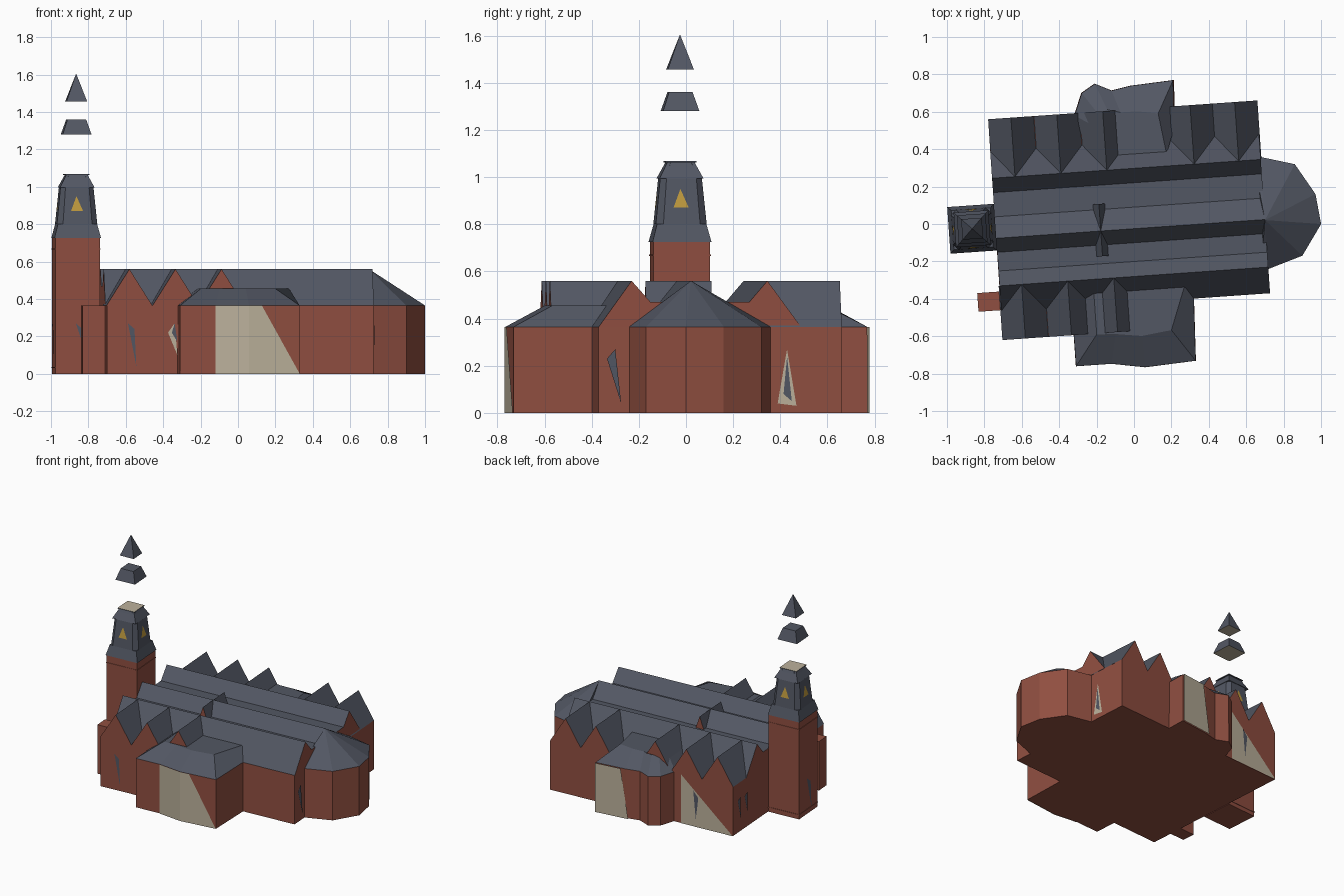
import bpy, bmesh, math
from mathutils import Matrix, Vector

if "Cube" in bpy.data.objects:
    bpy.data.objects.remove(bpy.data.objects["Cube"])

TURN = Matrix.Rotation(math.radians(4), 4, 'Z')   # whole church sits slightly turned
EAVE, RIDGE = 0.365, 0.56


def material(name, rgb):
    m = bpy.data.materials.new(name)
    m.diffuse_color = (*rgb, 1)
    m.use_nodes = True
    m.node_tree.nodes["Principled BSDF"].inputs["Base Color"].default_value = m.diffuse_color
    return m


MATS = [material("red_brick", (0.28, 0.078, 0.052)),
        material("slate", (0.085, 0.095, 0.125)),
        material("beige_stone", (0.50, 0.44, 0.33)),
        material("gold", (0.55, 0.34, 0.05))]
BRICK, SLATE, BEIGE, GOLD = range(4)


def build(name, verts, faces, rule=BRICK, recalc=True):
    """Make an object; rule is a material slot or a function of the face."""
    bm = bmesh.new()
    vs = [bm.verts.new(v) for v in verts]
    for f in faces:
        bm.faces.new([vs[i] for i in f])
    if recalc:
        bmesh.ops.recalc_face_normals(bm, faces=bm.faces)
    bm.normal_update()
    for f in bm.faces:
        f.material_index = rule(f) if callable(rule) else rule
    bm.transform(TURN)
    me = bpy.data.meshes.new(name)
    bm.to_mesh(me)
    bm.free()
    for m in MATS:
        me.materials.append(m)
    ob = bpy.data.objects.new(name, me)
    bpy.context.collection.objects.link(ob)
    return ob


def loft(name, loops, rule=BRICK):
    """Closed skin through loops with equal point counts."""
    n = len(loops[0])
    verts = [p for loop in loops for p in loop]
    faces = [tuple(range(n)), tuple(range(len(verts) - n, len(verts)))]
    for k in range(len(loops) - 1):
        for i in range(n):
            j = (i + 1) % n
            faces.append((k * n + i, k * n + j, (k + 1) * n + j, (k + 1) * n + i))
    return build(name, verts, faces, rule)


def at(outline, z, s=1.0, c=(0, 0)):
    return [(c[0] + (x - c[0]) * s, c[1] + (y - c[1]) * s, z) for x, y in outline]


def roof_rule(f):
    return SLATE if abs(f.normal.z) > 0.05 else BRICK


def plate(name, pts, mat):
    return build(name, pts, [tuple(range(len(pts)))], mat, recalc=False)


def cross_gable(name, x, half, y0, y1, base=EAVE):
    tri = [(-half, base), (0, RIDGE), (half, base)]
    loft(name, [[(x + a, y, z) for a, z in tri] for y in (y0, y1)], roof_rule)


# Main walls
footprint = [(-0.742, -0.57), (0.0, -0.57), (0.0, -0.42), (0.698, -0.42),
             (0.704, 0.613), (-0.739, 0.613)]
loft("main_walls", [at(footprint, 0), at(footprint, EAVE)])

# Three parallel roofs with flat gutters between them
profile = [(-0.42, EAVE), (-0.28, RIDGE), (-0.20, 0.47), (-0.10, 0.47), (-0.025, RIDGE),
           (0.09, 0.47), (0.22, 0.47), (0.297, RIDGE), (0.44, EAVE)]
loft("nave_roof", [[(x, y, z) for y, z in profile] for x in (-0.74, 0.70)], roof_rule)

# Side gables
for i, x in enumerate((-0.622, -0.375, -0.128)):
    cross_gable(f"south_gable_{i}", x, 0.123, -0.57, -0.28)
for i, x in enumerate((-0.617, -0.371, -0.125, 0.343, 0.582)):
    cross_gable(f"north_gable_{i}", x, 0.122, 0.297, 0.613)
cross_gable("ridge_dormer", -0.18, 0.035, -0.16, 0.12, 0.46)


# Transepts: polygonal bays with low hipped roofs
def transept(name, outline, top, batter):
    c = (sum(p[0] for p in outline) / len(outline), sum(p[1] for p in outline) / len(outline))
    loft(name + "_walls", [at(outline, 0, batter, c), at(outline, EAVE)])
    loft(name + "_roof", [at(outline, EAVE), at(top, 0.455)], SLATE)


def wall_panel(name, p, q, pts, mat, out=0.004):
    """Plate on the wall from p to q; pts are (fraction along wall, height)."""
    d = Vector((q[0] - p[0], q[1] - p[1]))
    n = Vector((d.y, -d.x)).normalized() * out
    plate(name, [(p[0] + d.x * t + n.x, p[1] + d.y * t + n.y, z) for t, z in pts], mat)


south = [(-0.362, -0.42), (-0.362, -0.737), (-0.172, -0.737), (0.006, -0.768),
         (0.278, -0.752), (0.291, -0.42)]
transept("south_transept", south,
         [(-0.24, -0.34), (-0.24, -0.575), (-0.14, -0.58), (0.0, -0.60),
          (0.16, -0.58), (0.25, -0.34)], 1.004)
full = [(0, 0), (1, 0), (1, EAVE), (0, EAVE)]
wall_panel("south_stone_bay", south[2], south[3], full, BEIGE)
wall_panel("south_stone_wedge", south[3], south[4],
           [(0, 0), (1, 0), (0.25, EAVE), (0, EAVE)], BEIGE)

north = [(0.251, 0.50), (0.262, 0.752), (0.032, 0.738), (-0.07, 0.72), (-0.157, 0.762),
         (-0.23, 0.718), (-0.277, 0.60), (-0.25, 0.50)]
transept("north_transept", north,
         [(0.20, 0.36), (0.17, 0.58), (0.06, 0.60), (-0.03, 0.60), (-0.10, 0.62),
          (-0.15, 0.60), (-0.18, 0.54), (-0.18, 0.36)], 1.015)
wall_panel("north_stone_bay", north[1], north[2],
           [(0, 0), (1.1, 0), (0.85, EAVE), (0, EAVE)], BEIGE, 0.01)

# Apse with fan roof
apse = [(0.66, -0.29), (0.70, -0.29), (0.886, -0.232), (0.998, -0.07), (0.979, 0.092),
        (0.88, 0.259), (0.694, 0.312), (0.66, 0.312)]
loft("apse_walls", [at(apse, 0), at(apse, EAVE)])
n = len(apse)
build("apse_roof", at(apse, EAVE) + [(0.70, -0.028, RIDGE)],
      [(i, (i + 1) % n, n) for i in range(n)] + [tuple(range(n))], SLATE)

# West porch
porch = [(-0.862, -0.41), (-0.72, -0.41), (-0.72, -0.31), (-0.862, -0.31)]
loft("west_porch", [at(porch, 0), at(porch, EAVE)])

# Tower
TX, TY = -0.865, 0.035


def square(h, z, cut=0.0):
    k = h - cut
    pts = [(-h, -h), (h, -h), (h, h), (-h, h)] if not cut else [
        (-k, -h), (k, -h), (h, -k), (h, k), (k, h), (-k, h), (-h, k), (-h, -k)]
    return [(TX + x, TY + y, z) for x, y in pts]


loft("tower_shaft", [square(0.12, 0), square(0.12, 0.73)])
for i, z in enumerate((0.03, 0.665)):
    loft(f"tower_band_{i}", [square(0.123, z), square(0.123, z + 0.006)])
loft("tower_skirt_roof", [square(0.125, 0.725), square(0.105, 0.80)], SLATE)
loft("belfry", [square(0.108, 0.80, 0.03), square(0.088, 1.0, 0.025),
                square(0.06, 1.06, 0.015)], SLATE)
loft("belfry_eave", [square(0.093, 0.995), square(0.058, 1.062)], SLATE)
loft("belfry_top_plate", [square(0.066, 1.062), square(0.066, 1.068)],
     lambda f: BEIGE if f.normal.z > 0.5 else SLATE)


def under_rule(f):
    return BEIGE if f.normal.z < -0.5 else SLATE


loft("lantern_roof", [square(0.077, 1.28), square(0.05, 1.36)], under_rule)
build("spire", square(0.055, 1.457) + [(TX, TY, 1.605)],
      [(0, 1, 4), (1, 2, 4), (2, 3, 4), (3, 0, 4), (0, 1, 2, 3)], under_rule)

# Clock plates on the four belfry faces
for i in range(4):
    r = Matrix.Rotation(i * math.pi / 2, 3, 'Z')
    pts = [(-0.035, 0.87), (0.03, 0.87), (-0.005, 0.95)]
    plate(f"clock_face_{i}",
          [r @ Vector((a, -0.104 + (z - 0.87) * 0.1, 0)) + Vector((TX, TY, z)) for a, z in pts],
          GOLD)

# Stone wedge on the north wall
plate("north_stone_wedge", [(-0.33, 0.617, 0), (-0.739, 0.617, 0), (-0.33, 0.617, EAVE)], BEIGE)


# Narrow windows
def windows(name, axis, pos, pts, mat):
    plate(name, [(a, pos, z) if axis == 'y' else (pos, a, z) for a, z in pts], mat)


windows("south_window", 'y', -0.574, [(-0.63, 0.27), (-0.585, 0.04), (-0.595, 0.24)], SLATE)
windows("south_stone_window", 'y', -0.574, [(-0.38, 0.27), (-0.415, 0.22), (-0.365, 0.10)], BEIGE)
windows("south_window_glass", 'y', -0.578, [(-0.38, 0.27), (-0.395, 0.22), (-0.365, 0.17)], SLATE)
windows("tower_window", 'y', -0.089, [(-0.875, 0.27), (-0.825, 0.12), (-0.83, 0.23)], SLATE)
windows("tower_west_window", 'x', -0.989, [(0.06, 0.27), (0.01, 0.23), (0.0, 0.04)], SLATE)
windows("north_window", 'y', 0.621, [(-0.43, 0.27), (-0.47, 0.22), (-0.45, 0.06)], SLATE)
windows("east_south_window", 'x', 0.705,
        [(-0.385, 0.23), (-0.325, 0.04), (-0.35, 0.27)], SLATE)
windows("east_stone_window", 'x', 0.708, [(0.34, 0.04), (0.42, 0.03), (0.38, 0.27)], BEIGE)
windows("east_window_glass", 'x', 0.711, [(0.365, 0.08), (0.40, 0.05), (0.38, 0.24)], SLATE)
for i, y in enumerate((0.54, 0.45)):
    windows(f"west_window_{i}", 'x', -0.745,
            [(y + 0.02, 0.24), (y - 0.015, 0.26), (y - 0.02, 0.10)], SLATE)
